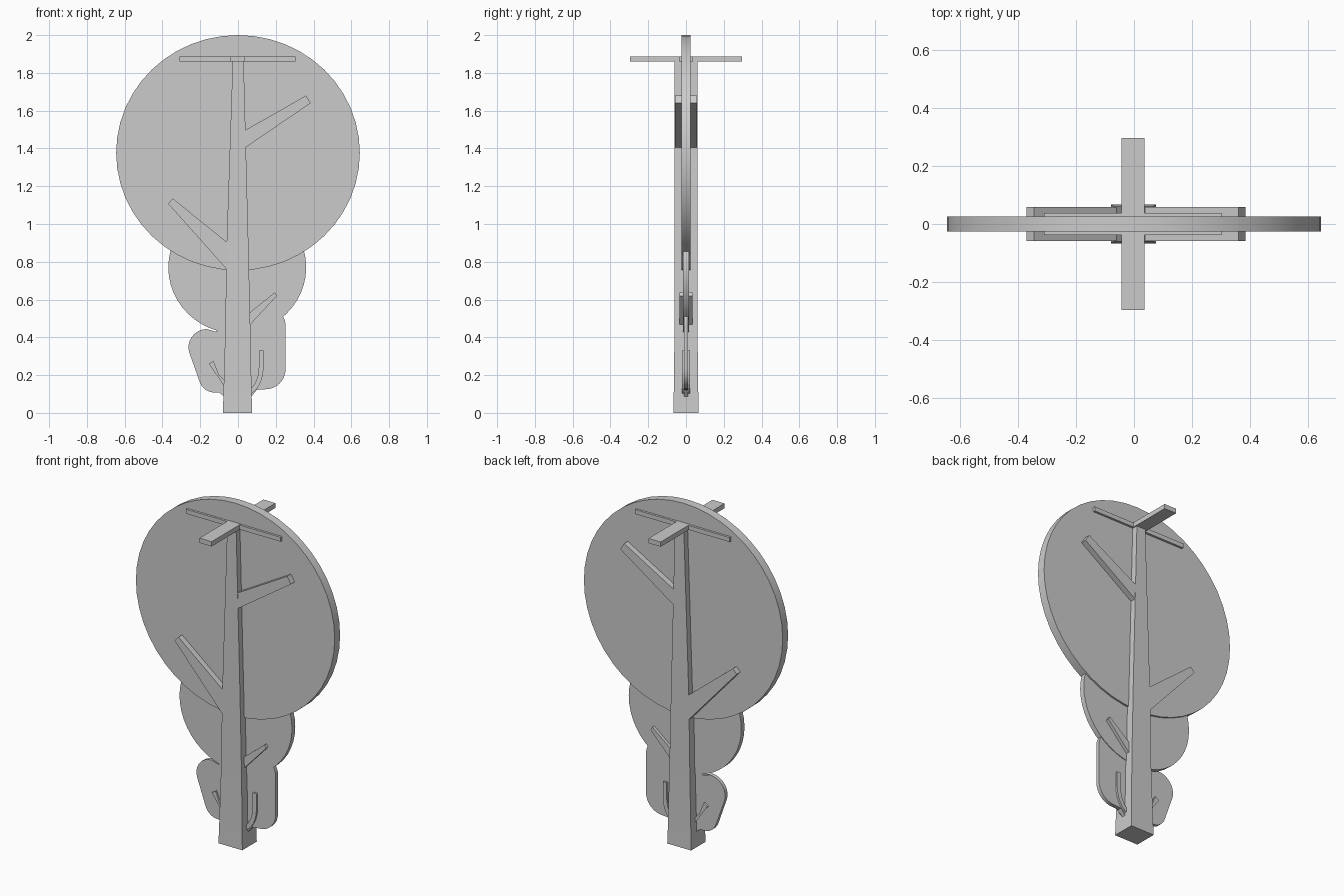
import bpy, bmesh
from math import sin, cos, radians, pi

if "Cube" in bpy.data.objects:
    bpy.data.objects.remove(bpy.data.objects["Cube"])


def finish(name, bm, smooth=False):
    bmesh.ops.recalc_face_normals(bm, faces=bm.faces)
    mesh = bpy.data.meshes.new(name)
    bm.to_mesh(mesh)
    bm.free()
    obj = bpy.data.objects.new(name, mesh)
    bpy.context.collection.objects.link(obj)
    if smooth:
        bpy.ops.object.select_all(action='DESELECT')
        obj.select_set(True)
        bpy.context.view_layer.objects.active = obj
        bpy.ops.object.shade_smooth_by_angle(angle=radians(30))
    return obj


def slab(name, outline, half, smooth=False):
    """Extrude an x-z outline through y, from -half to +half."""
    bm = bmesh.new()
    face = bm.faces.new([bm.verts.new((x, -half, z)) for x, z in outline])
    ext = bmesh.ops.extrude_face_region(bm, geom=[face])
    verts = [g for g in ext['geom'] if isinstance(g, bmesh.types.BMVert)]
    bmesh.ops.translate(bm, verts=verts, vec=(0, 2 * half, 0))
    return finish(name, bm, smooth)


def loft(name, sections):
    """Rectangular sections (z, x_min, x_max, half_depth) joined upward."""
    bm = bmesh.new()
    rings = [[bm.verts.new(p) for p in
              ((a, -d, z), (b, -d, z), (b, d, z), (a, d, z))]
             for z, a, b, d in sections]
    for lo, hi in zip(rings, rings[1:]):
        for i in range(4):
            j = (i + 1) % 4
            bm.faces.new((lo[i], lo[j], hi[j], hi[i]))
    bm.faces.new(rings[0][::-1])
    bm.faces.new(rings[-1])
    return finish(name, bm)


def arc(cx, cz, rx, rz, a0, a1, n):
    angles = [radians(a0 + (a1 - a0) * i / n) for i in range(n + 1)]
    return [(cx + rx * cos(a), cz + rz * sin(a)) for a in angles]


# Flat foliage plates
slab("upper_foliage", arc(0, 1.377, 0.645, 0.623, 0, 360, 48)[:-1], 0.025, True)
slab("middle_foliage", arc(-0.004, 0.77, 0.365, 0.35, 0, 360, 48)[:-1], 0.015, True)
lower = (arc(-0.165, 0.347, 0.097, 0.097, 90, 200, 8)
         + arc(-0.125, 0.19, 0.082, 0.082, 200, 270, 6)
         + [(-0.1, 0.108), (-0.07, 0.085), (0.07, 0.085), (0.1, 0.122)]
         + arc(0.145, 0.232, 0.107, 0.107, 270, 360, 8)
         + arc(0.152, 0.46, 0.1, 0.1, 0, 90, 8)
         + [(-0.12, 0.43)])
slab("lower_foliage", lower, 0.011, True)

# Tapered trunk
loft("trunk", [(0, -0.08, 0.075, 0.067), (0.1, -0.077, 0.072, 0.065),
               (0.42, -0.068, 0.066, 0.061), (0.9, -0.06, 0.055, 0.06),
               (1.865, -0.028, 0.03, 0.06)])

# Main branches: the root end is buried in the trunk
slab("upper_branch", [(0, 1.475), (0.0, 1.38), (0.04, 1.405), (0.385, 1.64), (0.36, 1.68)], 0.059)
slab("left_branch", [(0, 0.86), (-0.06, 0.905), (-0.345, 1.135), (-0.37, 1.108), (-0.06, 0.76), (0, 0.72)], 0.059)
slab("small_branch", [(0, 0.485), (0.067, 0.535), (0.195, 0.638), (0.206, 0.62), (0.067, 0.47), (0, 0.41)], 0.034)

# Twigs over the lower foliage
slab("left_twig", [(-0.05, 0.15), (-0.08, 0.17), (-0.155, 0.26), (-0.13, 0.275), (-0.1, 0.2), (-0.05, 0.11)][::-1], 0.022)
twig = (arc(0.03, 0.24, 0.105, 0.15, -70, 0, 6) + [(0.135, 0.33), (0.11, 0.33)]
        + arc(0.03, 0.24, 0.08, 0.125, 0, -70, 6))
slab("right_twig", twig, 0.022)

# Crossed bars at the top
loft("wide_top_bar", [(1.86, -0.31, 0.304, 0.038), (1.886, -0.31, 0.304, 0.038)])
loft("deep_top_bar", [(1.859, -0.043, 0.036, 0.296), (1.887, -0.043, 0.036, 0.296)])
